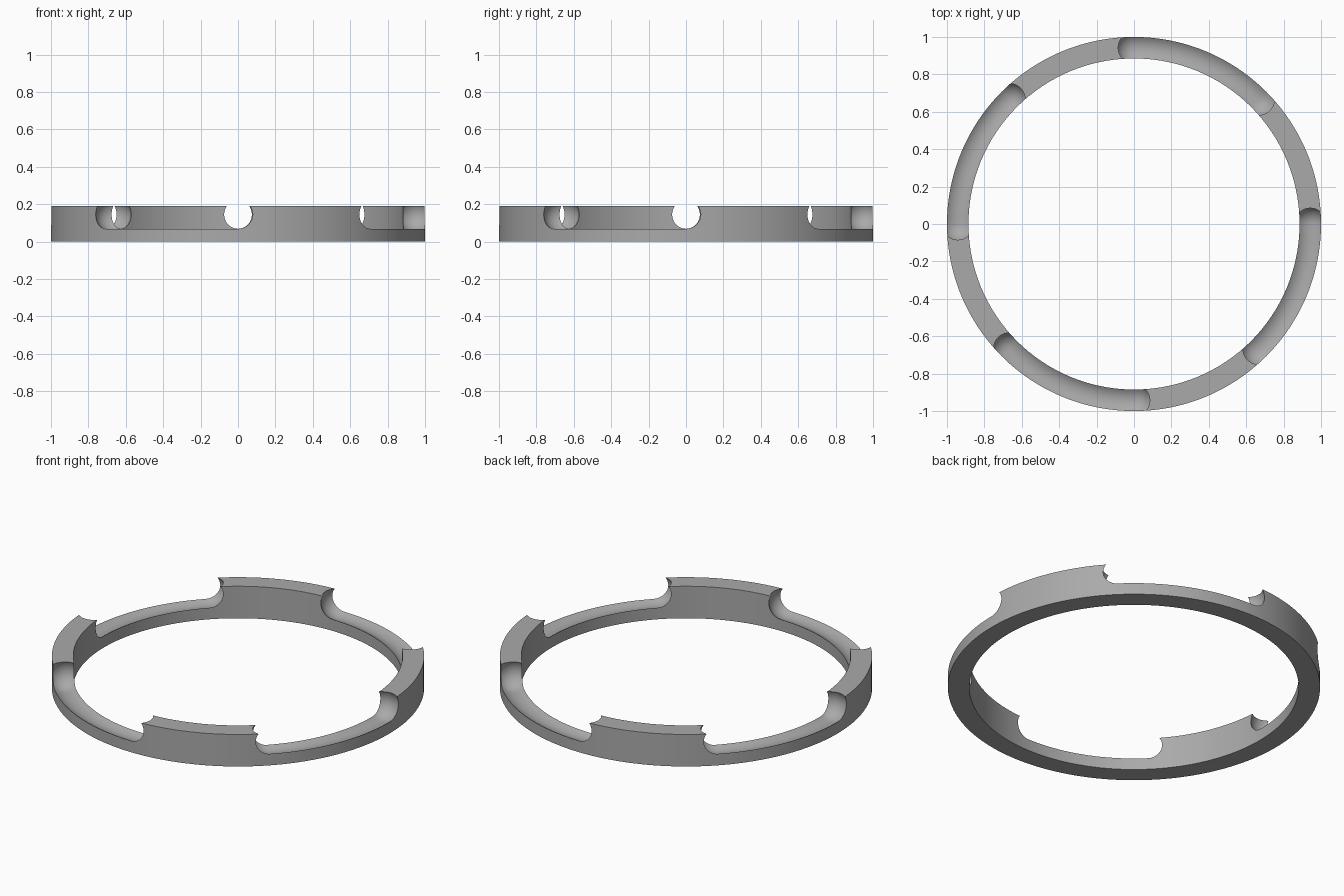
import bpy, bmesh, math
from mathutils import Vector

if "Cube" in bpy.data.objects:
    bpy.data.objects.remove(bpy.data.objects["Cube"])

OUTER, INNER, HEIGHT = 1.0, 0.885, 0.19
MID = (OUTER + INNER) / 2
CUT_R, CUT_Z = 0.096, 0.145      # round groove radius and centre height
SEG = 192


def make_object(name, bm):
    bmesh.ops.recalc_face_normals(bm, faces=bm.faces[:])
    mesh = bpy.data.meshes.new(name)
    bm.to_mesh(mesh)
    bm.free()
    obj = bpy.data.objects.new(name, mesh)
    bpy.context.collection.objects.link(obj)
    return obj


def groove_cutter(name, start, end, sides=48, steps=24, cap=10):
    """Curved tube with ball ends, following the ring between two angles."""
    stations = []                 # (angle, offset along tangent, radius)
    for i in range(1, cap):
        t = math.pi / 2 * i / cap
        stations.append((start, -CUT_R * math.cos(t), CUT_R * math.sin(t)))
    for i in range(steps + 1):
        stations.append((start + (end - start) * i / steps, 0, CUT_R))
    for i in range(cap - 1, 0, -1):
        t = math.pi / 2 * i / cap
        stations.append((end, CUT_R * math.cos(t), CUT_R * math.sin(t)))

    def place(angle, along, out, up):
        radial = Vector((math.cos(angle), math.sin(angle), 0))
        tangent = Vector((-math.sin(angle), math.cos(angle), 0))
        return radial * (MID + out) + tangent * along + Vector((0, 0, CUT_Z + up))

    bm = bmesh.new()
    loops = []
    for angle, along, r in stations:
        loops.append([bm.verts.new(place(angle, along,
                                         r * math.cos(2 * math.pi * k / sides),
                                         r * math.sin(2 * math.pi * k / sides)))
                      for k in range(sides)])
    for a, b in zip(loops, loops[1:]):
        for k in range(sides):
            n = (k + 1) % sides
            bm.faces.new((a[k], a[n], b[n], b[k]))
    # ball tips
    for loop, angle, along in ((loops[0], start, -CUT_R), (loops[-1], end, CUT_R)):
        tip = bm.verts.new(place(angle, along, 0, 0))
        for k in range(sides):
            bm.faces.new((loop[k], loop[(k + 1) % sides], tip))
    return make_object(name, bm)


# plain ring body
bm = bmesh.new()
profile = [(INNER, 0), (OUTER, 0), (OUTER, HEIGHT), (INNER, HEIGHT)]
rows = [[bm.verts.new((r * math.cos(2 * math.pi * i / SEG),
                       r * math.sin(2 * math.pi * i / SEG), z)) for r, z in profile]
        for i in range(SEG)]
for i in range(SEG):
    a, b = rows[i], rows[(i + 1) % SEG]
    for k in range(4):
        n = (k + 1) % 4
        bm.faces.new((a[k], a[n], b[n], b[k]))
ring = make_object("ring", bm)

grey = bpy.data.materials.new("plain grey")
grey.diffuse_color = (0.4, 0.4, 0.4, 1)
grey.use_nodes = True
grey.node_tree.nodes["Principled BSDF"].inputs["Base Color"].default_value = grey.diffuse_color
ring.data.materials.append(grey)

# four grooves, each an eighth of a turn
bpy.context.view_layer.objects.active = ring
ring.select_set(True)
for q in range(4):
    start = math.radians(45 + 90 * q)
    cutter = groove_cutter(f"groove_cutter_{q + 1}", start, start + math.pi / 4)
    cutter.hide_render = True
    mod = ring.modifiers.new("groove", 'BOOLEAN')
    mod.operation = 'DIFFERENCE'
    mod.solver = 'EXACT'
    mod.object = cutter
    bpy.ops.object.modifier_apply(modifier=mod.name)
    bpy.data.objects.remove(cutter)

bpy.ops.object.shade_smooth_by_angle(angle=math.radians(30))
